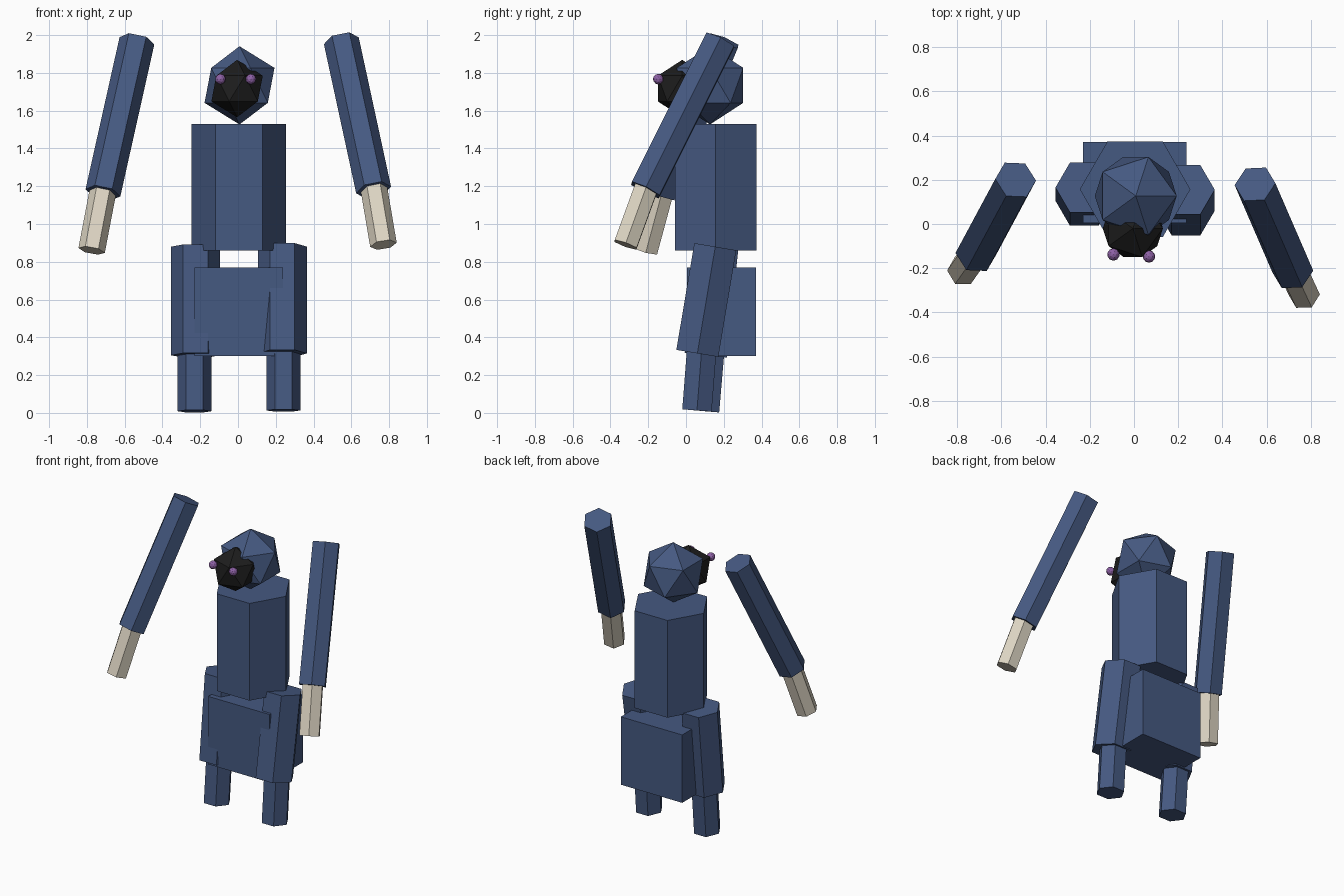
import bpy, bmesh, math
from mathutils import Vector, Matrix

cube = bpy.data.objects.get("Cube")
if cube:
    bpy.data.objects.remove(cube, do_unlink=True)


def material(name, rgb):
    m = bpy.data.materials.new(name)
    m.use_nodes = True
    m.diffuse_color = (*rgb, 1)
    m.node_tree.nodes["Principled BSDF"].inputs["Base Color"].default_value = (*rgb, 1)
    return m


BLUE = material("slate_blue", (0.06, 0.1, 0.22))
CREAM = material("cream", (0.73, 0.67, 0.55))
BLACK = material("charcoal", (0.012, 0.012, 0.012))
PURPLE = material("violet", (0.27, 0.12, 0.38))


def finish(name, bm, mat):
    mesh = bpy.data.meshes.new(name)
    bm.to_mesh(mesh)
    bm.free()
    mesh.materials.append(mat)
    obj = bpy.data.objects.new(name, mesh)
    bpy.context.collection.objects.link(obj)
    return obj


def hex_limb(name, top, bottom, radius, mat):
    """Six-sided prism between two points, with corners facing left and right."""
    top, bottom = Vector(top), Vector(bottom)
    axis = top - bottom
    turn = Vector((0, 0, 1)).rotation_difference(axis).to_matrix().to_4x4()
    place = Matrix.Translation((top + bottom) / 2) @ turn @ Matrix.Rotation(math.radians(30), 4, 'Z')
    bm = bmesh.new()
    bmesh.ops.create_cone(bm, cap_ends=True, segments=6, radius1=radius, radius2=radius,
                          depth=axis.length, matrix=place)
    return finish(name, bm, mat)


def ball(name, centre, radius, detail, mat):
    bm = bmesh.new()
    bmesh.ops.create_icosphere(bm, subdivisions=detail, radius=radius,
                               matrix=Matrix.Translation(centre))
    return finish(name, bm, mat)


# Body and pelvis block
hex_limb("torso", (0.005, 0.157, 1.53), (0.005, 0.157, 0.86), 0.25, BLUE)
bm = bmesh.new()
bmesh.ops.create_cube(bm, size=1, matrix=Matrix.Translation((0.004, 0.187, 0.535))
                      @ Matrix.Diagonal((0.468, 0.366, 0.468, 1)))
finish("pelvis", bm, BLUE)

# Head, face and eyes
ball("head", (0.008, 0.127, 1.734), 0.207, 1, BLUE)
ball("face", (-0.005, -0.02, 1.717), 0.152, 1, BLACK)
ball("right_eye", (-0.093, -0.138, 1.767), 0.028, 2, PURPLE)
ball("left_eye", (0.068, -0.147, 1.767), 0.028, 2, PURPLE)

# Arms and hands, each posed a little differently
hex_limb("left_arm", (0.547, 0.18, 1.97), (0.718, -0.215, 1.18), 0.094, BLUE)
hex_limb("left_hand", (0.714, -0.2, 1.22), (0.77, -0.32, 0.89), 0.071, CREAM)
hex_limb("right_arm", (-0.535, 0.2, 1.97), (-0.715, -0.135, 1.165), 0.094, BLUE)
hex_limb("right_hand", (-0.71, -0.12, 1.2), (-0.775, -0.212, 0.86), 0.071, CREAM)

# Legs
hex_limb("left_thigh", (0.235, 0.155, 0.88), (0.235, 0.06, 0.315), 0.13, BLUE)
hex_limb("left_shin", (0.24, 0.085, 0.36), (0.24, 0.058, 0.013), 0.09, BLUE)
hex_limb("right_thigh", (-0.225, 0.165, 0.88), (-0.225, 0.105, 0.305), 0.13, BLUE)
hex_limb("right_shin", (-0.23, 0.128, 0.36), (-0.23, 0.098, 0.009), 0.09, BLUE)
